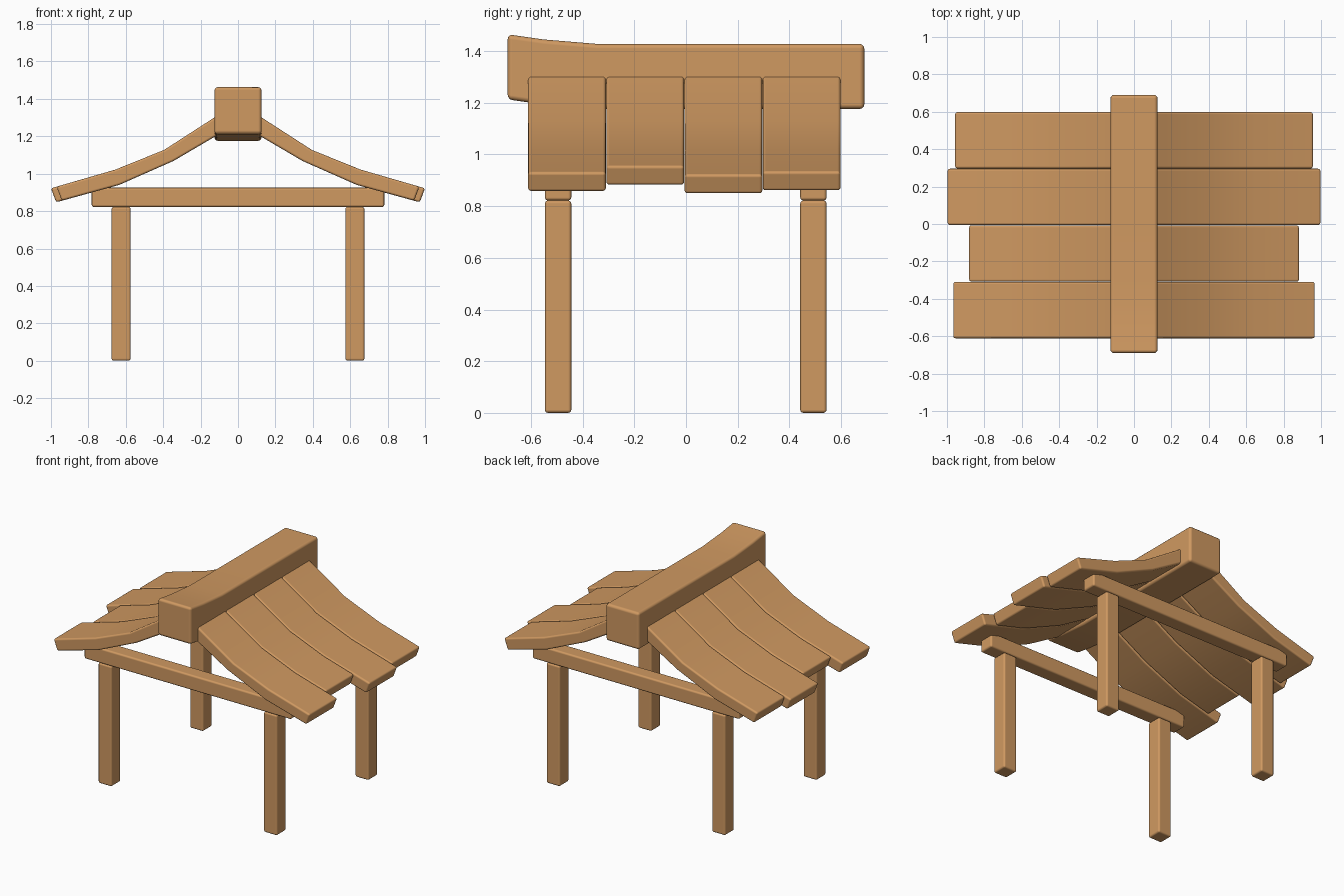
import bpy

if "Cube" in bpy.data.objects:
    bpy.data.objects.remove(bpy.data.objects["Cube"])

wood = bpy.data.materials.new("warm wood")
wood.diffuse_color = (0.63, 0.32, 0.12, 1)
wood.use_nodes = True
wood.node_tree.nodes["Principled BSDF"].inputs["Base Color"].default_value = wood.diffuse_color


def loft(name, sections, bevel=0.012):
    """Join four-sided sections into a closed bar with softly rounded edges."""
    verts = [p for s in sections for p in s]
    n = len(sections)
    faces = [(0, 1, 2, 3), tuple(4 * n - 4 + k for k in (3, 2, 1, 0))]
    for i in range(n - 1):
        for k in range(4):
            a, b = 4 * i + k, 4 * i + (k + 1) % 4
            faces.append((b, a, a + 4, b + 4))
    mesh = bpy.data.meshes.new(name)
    mesh.from_pydata(verts, [], faces)
    mesh.materials.append(wood)
    mesh.polygons.foreach_set("use_smooth", [True] * len(faces))
    obj = bpy.data.objects.new(name, mesh)
    bpy.context.collection.objects.link(obj)
    # consistent outward normals
    import bmesh
    bm = bmesh.new()
    bm.from_mesh(mesh)
    bmesh.ops.recalc_face_normals(bm, faces=bm.faces)
    bm.to_mesh(mesh)
    bm.free()
    mod = obj.modifiers.new("rounded edges", 'BEVEL')
    mod.width = bevel
    mod.segments = 3
    mod.limit_method = 'ANGLE'
    mod.angle_limit = 0.7
    mod.harden_normals = True
    return obj


def box(name, x0, x1, y0, y1, z0, z1, bevel=0.012):
    return loft(name, [[(x0, y0, z), (x1, y0, z), (x1, y1, z), (x0, y1, z)]
                       for z in (z0, z1)], bevel)


# Posts and cross beams
for end, y in (("front", -0.495), ("back", 0.493)):
    for side, x in (("left", -0.625), ("right", 0.625)):
        box(f"{end}_{side}_post", x - 0.051, x + 0.051, y - 0.051, y + 0.051, 0, 0.822)
    box(f"{end}_beam", -0.782, 0.782, y - 0.051, y + 0.051, 0.822, 0.925)

# Ridge beam, its front end curving upward
ridge = []
for y, lift in ((-0.69, 0.037), (-0.55, 0.017), (-0.345, 0), (0, 0), (0.69, 0)):
    lo, hi = 1.176 + lift, 1.428 + lift
    ridge.append([(-0.126, y, lo), (0.126, y, lo), (0.126, y, hi), (-0.126, y, hi)])
loft("ridge_beam", ridge, 0.018)

# Curved roof planks of uneven length on both sides
for i, reach in enumerate((0.97, 0.885, 1.0, 0.96)):
    y0 = -0.611 + 0.3027 * i
    y1 = y0 + 0.301
    z_end = 1.022 - 0.29 * (reach - 0.655)
    profile = [  # top x, z, bottom x, z
        (0.085, 1.327, 0.045, 1.244),
        (0.395, 1.127, 0.345, 1.068),
        (0.655, 1.022, 0.635, 0.940),
        (reach, z_end, reach - 0.028, z_end - 0.075),
    ]
    for side, s in (("left", -1), ("right", 1)):
        loft(f"{side}_roof_plank_{i + 1}",
             [[(s * tx, y0, tz), (s * tx, y1, tz), (s * bx, y1, bz), (s * bx, y0, bz)]
              for tx, tz, bx, bz in profile])
